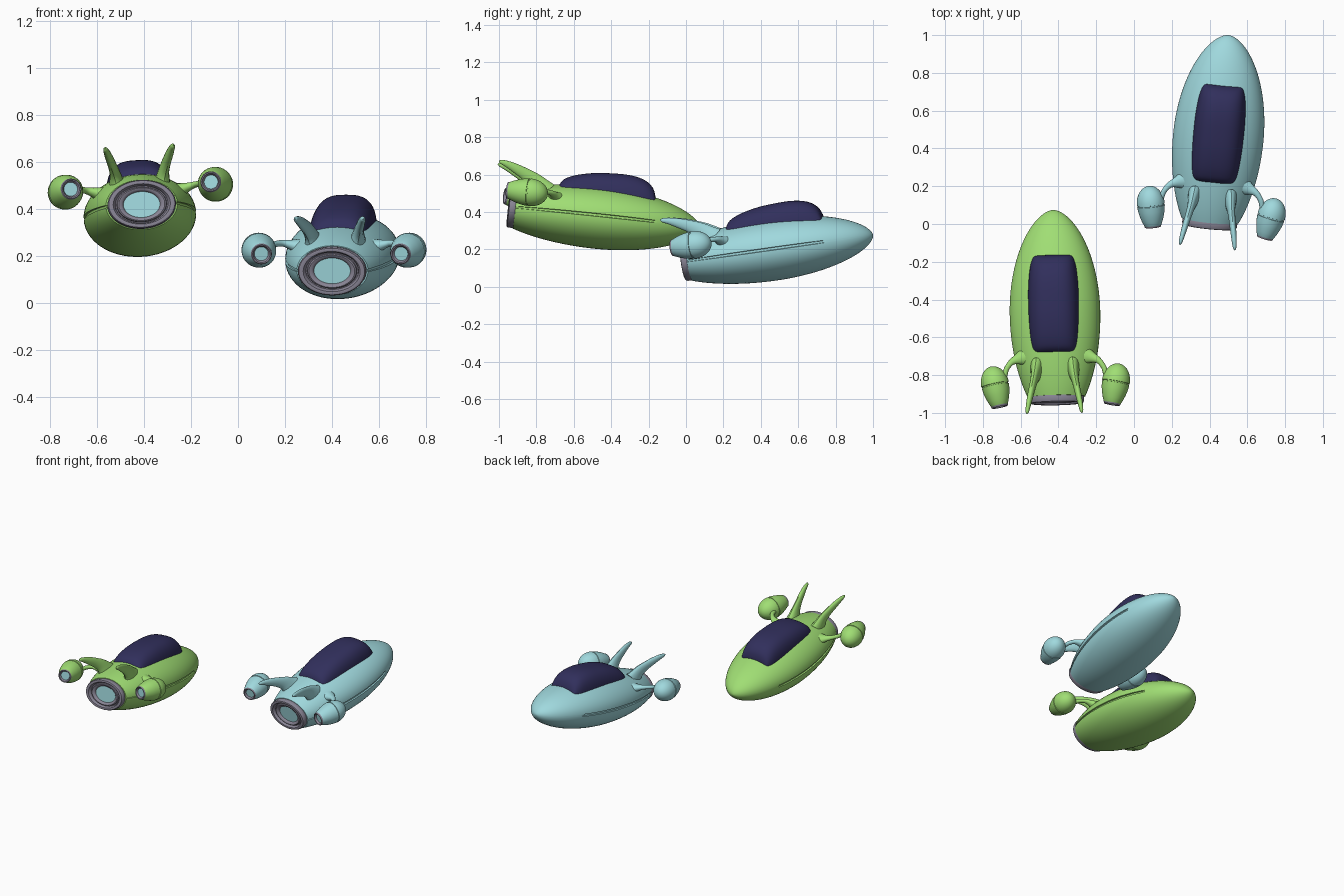
import bpy, bmesh, math
from mathutils import Matrix, Vector

if "Cube" in bpy.data.objects:
    bpy.data.objects.remove(bpy.data.objects["Cube"])


def material(name, rgb):
    m = bpy.data.materials.new(name)
    lin = [((c / 255 + 0.055) / 1.055) ** 2.4 for c in rgb]
    m.diffuse_color = (*lin, 1)
    m.use_nodes = True
    m.node_tree.nodes["Principled BSDF"].inputs["Base Color"].default_value = m.diffuse_color
    return m


GREEN = material("leaf green", (160, 222, 116))
BLUE = material("pale blue", (160, 217, 222))
NAVY = material("dark navy", (49, 47, 92))
GREY = material("warm grey", (136, 132, 148))


def loft(name, rings, mat, matrix, caps=(True, True)):
    """Skin a list of equal-sized closed rings."""
    bm = bmesh.new()
    rows = [[bm.verts.new(p) for p in ring] for ring in rings]
    n = len(rows[0])
    for a, b in zip(rows, rows[1:]):
        for i in range(n):
            bm.faces.new((a[i], a[(i + 1) % n], b[(i + 1) % n], b[i]))
    if caps[0]:
        bm.faces.new(rows[0])
    if caps[1]:
        bm.faces.new(rows[-1])
    bmesh.ops.recalc_face_normals(bm, faces=bm.faces)
    me = bpy.data.meshes.new(name)
    bm.to_mesh(me)
    bm.free()
    me.materials.append(mat)
    ob = bpy.data.objects.new(name, me)
    bpy.context.collection.objects.link(ob)
    ob.matrix_world = matrix
    return ob


def lathe(name, profile, mat, matrix, squash=1.0, n=48, caps=(True, True)):
    """Turn (y, radius) pairs around the y axis."""
    angs = [2 * math.pi * i / n for i in range(n)]
    rings = [[(r * math.cos(a), y, squash * r * math.sin(a)) for a in angs] for y, r in profile]
    return loft(name, rings, mat, matrix, caps)


def spline(keys, steps=6):
    """Catmull-Rom interpolation through tuples of numbers."""
    k = [Vector(p) for p in keys]
    k = [2 * k[0] - k[1]] + k + [2 * k[-1] - k[-2]]
    out = []
    for i in range(1, len(k) - 2):
        p0, p1, p2, p3 = k[i - 1:i + 3]
        for s in range(steps):
            t = s / steps
            out.append(0.5 * (2 * p1 + (p2 - p0) * t + (2 * p0 - 5 * p1 + 4 * p2 - p3) * t ** 2
                              + (3 * p1 - p0 - 3 * p2 + p3) * t ** 3))
    return out + [k[-2]]


def sweep(name, keys, ref, side, mat, matrix, n=16):
    """Tapered tube; each key is x, y, z, radius along ref, radius across."""
    pts = spline(keys)
    rings = []
    for i, p in enumerate(pts):
        tan = (pts[min(i + 1, len(pts) - 1)] - pts[max(i - 1, 0)])
        tan = Vector(tan[:3]).normalized()
        a = (Vector(ref) - tan * tan.dot(Vector(ref))).normalized()
        b = tan.cross(a)
        ring = []
        for j in range(n):
            w = 2 * math.pi * j / n
            q = Vector(p[:3]) + a * p[3] * math.cos(w) + b * p[4] * math.sin(w)
            ring.append((q.x * side, q.y, q.z))
        rings.append(ring)
    return loft(name, rings, mat, matrix)


def hull_radius(t):
    u = (t - 0.47) / (0.55 if t > 0.47 else 0.604)
    return 0.24 * max(1 - u * u, 0.00002) ** 0.58


def hull(name, mat, matrix):
    # extra section points on each side form the seam groove
    angs = []
    for base in (0, math.pi):
        angs += [base + d for d in (-0.05, -0.036, 0.036, 0.05)]
        angs += [base + 0.11 + (math.pi - 0.22) * i / 28 for i in range(29)]
    rings = []
    for i in range(73):
        t = 0.025 + 0.995 * math.sin(i / 72 * math.pi / 2)
        r = hull_radius(t)
        ring = []
        for a in angs:
            k = 0.96 if abs(math.sin(a)) < 0.04 and t < 0.76 else 1
            ring.append((k * r * math.cos(a), t, 0.7 * r * math.sin(a)))
        rings.append(ring)
    return loft(name, rings, mat, matrix)


def canopy(name, matrix):
    # stations: position, half width, top height
    keys = [(0.235, 0.106, 0.125), (0.262, 0.117, 0.175), (0.30, 0.125, 0.2), (0.36, 0.131, 0.22),
            (0.44, 0.135, 0.235), (0.53, 0.136, 0.242), (0.60, 0.134, 0.243), (0.66, 0.129, 0.236),
            (0.71, 0.122, 0.219), (0.745, 0.112, 0.19), (0.762, 0.104, 0.155), (0.768, 0.098, 0.12)]
    rings = []
    for t, w, top in spline(keys, 4):
        ring = []
        for j in range(49):
            a = math.pi * j / 48
            c, s = math.cos(a), math.sin(a)
            ring.append((math.copysign(w * abs(c) ** 0.7, c), t, 0.08 + (top - 0.08) * abs(s) ** 0.7))
        rings.append(ring)
    return loft(name, rings, NAVY, matrix)


def ship(label, mat, origin, yaw, pitch, roll):
    m = (Matrix.Translation(origin) @ Matrix.Rotation(math.radians(yaw), 4, 'Z')
         @ Matrix.Rotation(math.radians(pitch), 4, 'X') @ Matrix.Rotation(math.radians(roll), 4, 'Y'))
    hull(label + "_hull", mat, m)
    canopy(label + "_canopy", m)

    # main thruster: stepped rings and glowing plate
    lathe(label + "_thruster_ring",
          [(0.04, 0.138), (0.025, 0.146), (0.0, 0.146), (-0.008, 0.141), (-0.01, 0.135), (-0.008, 0.122),
           (0.0, 0.115), (0.012, 0.112), (0.012, 0.107), (0.002, 0.104), (-0.001, 0.098), (0.002, 0.086),
           (0.008, 0.08), (0.02, 0.076)], GREY, m, 0.71, 64, (False, False))
    lathe(label + "_thruster_glow", [(0.014, 0.079), (0.02, 0.079)], BLUE, m, 0.71, 64)

    for side, word in ((-1, "left"), (1, "right")):
        # swept horn-like fin
        sweep(f"{label}_{word}_fin",
              [(0.095, 0.165, 0.095, 0.036, 0.075), (0.104, 0.12, 0.145, 0.023, 0.048),
               (0.115, 0.07, 0.178, 0.018, 0.034), (0.128, 0.01, 0.206, 0.016, 0.026),
               (0.138, -0.04, 0.225, 0.013, 0.018), (0.144, -0.075, 0.234, 0.009, 0.011),
               (0.146, -0.088, 0.237, 0.002, 0.002)], (1, 0, 0), side, mat, m)
        # curved arm to the side pod
        sweep(f"{label}_{word}_arm",
              [(0.155, 0.235, 0.07, 0.04, 0.055), (0.195, 0.222, 0.083, 0.022, 0.03),
               (0.23, 0.205, 0.092, 0.014, 0.017), (0.257, 0.17, 0.093, 0.013, 0.014),
               (0.272, 0.125, 0.088, 0.013, 0.014), (0.305, 0.09, 0.08, 0.013, 0.014)],
              (0, 0, 1), side, mat, m)
        # egg-shaped pod with a groove, nozzle and glow
        pm = m @ Matrix.Translation((side * 0.318, 0.078, 0.078)) @ Matrix.Rotation(
            math.radians(-11 * side), 4, 'Z')
        front = [(0.012 + 0.098 * math.sin(a), 0.074 * math.cos(a) + 0.0002)
                 for a in (math.pi / 2 * i / 14 for i in range(15))]
        lathe(f"{label}_{word}_pod",
              [(-0.09, 0.03), (-0.106, 0.042), (-0.1, 0.046), (-0.075, 0.056), (-0.05, 0.064), (-0.025, 0.07),
               (0.004, 0.0735), (0.005, 0.07), (0.011, 0.07)] + front, mat, pm, caps=(False, True))
        lathe(f"{label}_{word}_nozzle",
              [(-0.098, 0.0455), (-0.108, 0.044), (-0.111, 0.041), (-0.109, 0.036), (-0.09, 0.026)],
              GREY, pm, caps=(False, False))
        lathe(f"{label}_{word}_nozzle_glow", [(-0.097, 0.03), (-0.092, 0.028)], BLUE, pm)


ship("green_ship", GREEN, (-0.41, -0.94, 0.42), 1, -6, -3)
ship("blue_ship", BLUE, (0.40, -0.005, 0.134), -5.7, 8, 0)

# smooth shading with crisp edges
for ob in bpy.data.objects:
    ob.select_set(True)
    bpy.context.view_layer.objects.active = ob
bpy.ops.object.shade_smooth_by_angle(angle=math.radians(38))
